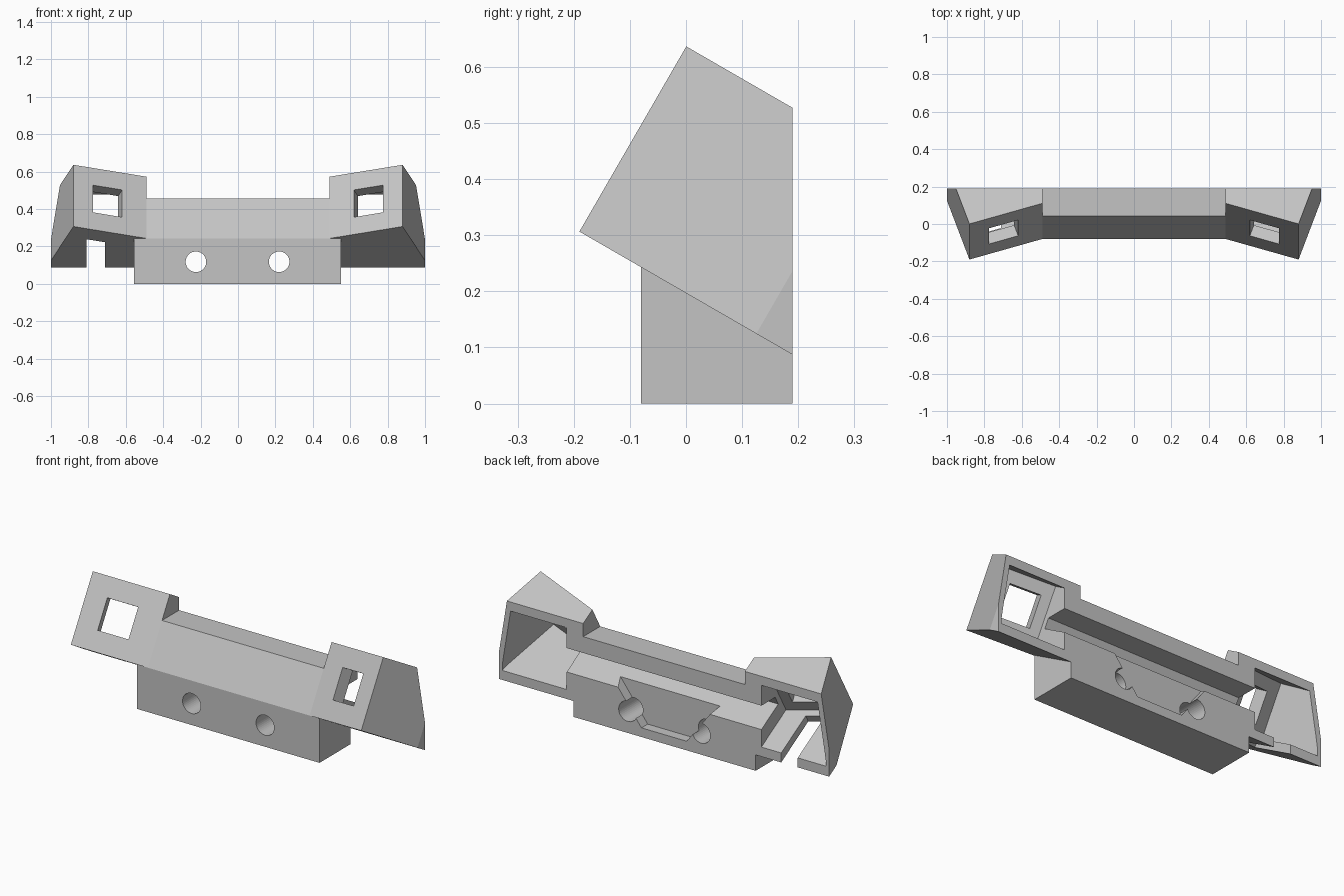
import bpy, bmesh
from math import sin, cos, pi, radians

if "Cube" in bpy.data.objects:
    bpy.data.objects.remove(bpy.data.objects["Cube"])

TILT = radians(30)
Y0, Z0 = -0.08, 0.243     # lower front edge of the middle section
BACK = 0.19


def tilted(x, a, t):
    """Plan point (x, a) in the tilted frame, raised by t."""
    return (x, Y0 + a * cos(TILT) + t * sin(TILT), Z0 - a * sin(TILT) + t * cos(TILT))


def along_x(y, z, x):
    return (x, y, z)


def along_y(x, z, y):
    return (x, y, z)


def prism(name, pts, place, lo, hi):
    """Extrude a 2D outline between lo and hi."""
    bm = bmesh.new()
    rings = [[bm.verts.new(place(p, q, h)) for p, q in pts] for h in (lo, hi)]
    for ring in rings:
        bm.faces.new(ring)
    n = len(pts)
    for i in range(n):
        j = (i + 1) % n
        bm.faces.new((rings[0][i], rings[0][j], rings[1][j], rings[1][i]))
    bmesh.ops.recalc_face_normals(bm, faces=bm.faces)
    me = bpy.data.meshes.new(name)
    bm.to_mesh(me)
    bm.free()
    ob = bpy.data.objects.new(name, me)
    bpy.context.scene.collection.objects.link(ob)
    return ob


def combine(target, tool, operation="DIFFERENCE"):
    """Apply one boolean and discard the tool."""
    mod = target.modifiers.new("cut", "BOOLEAN")
    mod.operation, mod.solver, mod.object = operation, "EXACT", tool
    dg = bpy.context.evaluated_depsgraph_get()
    me = bpy.data.meshes.new_from_object(target.evaluated_get(dg))
    target.modifiers.clear()
    target.data = me
    bpy.data.objects.remove(tool)


def wing_front(x):
    """Plan position of the swept wing's front face."""
    return -0.127 * (abs(x) - 0.49) / 0.39


# Tilted body with swept wings
half = [(0.49, 0), (0.88, -0.127), (1, 0.237), (1, 1)]
outline = half + [(-x, a) for x, a in reversed(half)]
body = prism("housing", outline, tilted, 0, 0.381)
combine(body, prism("middle_cut", [(-1, 0.455), (2, 0.455), (2, 2), (-1, 2)], along_x, -0.49, 0.49))

# Mounting block under the middle
block = prism("block", [(Y0, 0), (0.4, 0), (0.4, 0.17), (Y0, Z0)], along_x, -0.555, 0.55)
combine(body, block, "UNION")

# Flat open back
combine(body, prism("back_cut", [(BACK, -1), (3, -1), (3, 3), (BACK, 3)], along_x, -2, 2))

# Wing cavities and square windows
for s in (1, -1):
    cavity = [(0.59, 0.04), (0.874, -0.052), (0.97, 0.237), (0.98, 0.27), (0.98, 0.9), (0.59, 0.9)]
    combine(body, prism("wing_cavity", [(s * x, a) for x, a in cavity], tilted, 0.045, 0.338))
    cx, ca = 0.6975, wing_front(0.6975)
    window = [(s * (cx + 0.951 * w + 0.31 * d), ca - 0.31 * w + 0.951 * d)
              for w, d in ((-0.082, -0.1), (0.082, -0.1), (0.082, 0.12), (-0.082, 0.12))]
    combine(body, prism("window", window, tilted, 0.107, 0.275))

# Middle channel joining the cavities
channel = [(0.044, 0.319), (0.071, 0.366), (0.3, 0.366), (0.3, 0.172)]
combine(body, prism("channel", channel, along_x, -0.6, 0.6))

# Cable slot in the floor of one wing
slot = [(x, wing_front(x) + 0.113) for x in (-0.81, -0.71)] + [(-0.71, 0.9), (-0.81, 0.9)]
combine(body, prism("cable_slot", slot, tilted, -0.1, 0.1))

# Screw holes through the block
for cx in (-0.225, 0.22):
    ring = [(cx + 0.055 * cos(2 * pi * i / 40), 0.118 + 0.055 * sin(2 * pi * i / 40)) for i in range(40)]
    combine(body, prism("screw_hole", ring, along_y, -0.5, 0.5))

# Tapered recess in the back of the block
recess = [(-0.137, 0.05), (0.137, 0.05), (0.305, 0.27), (-0.305, 0.27)]
combine(body, prism("recess", recess, along_y, 0.136, 0.5))

# Plain grey finish
mat = bpy.data.materials.new("light_grey")
mat.use_nodes = True
grey = (0.55, 0.55, 0.55, 1)
mat.diffuse_color = grey
mat.node_tree.nodes["Principled BSDF"].inputs["Base Color"].default_value = grey
body.data.materials.clear()
body.data.materials.append(mat)
body.data.polygons.foreach_set("material_index", [0] * len(body.data.polygons))
